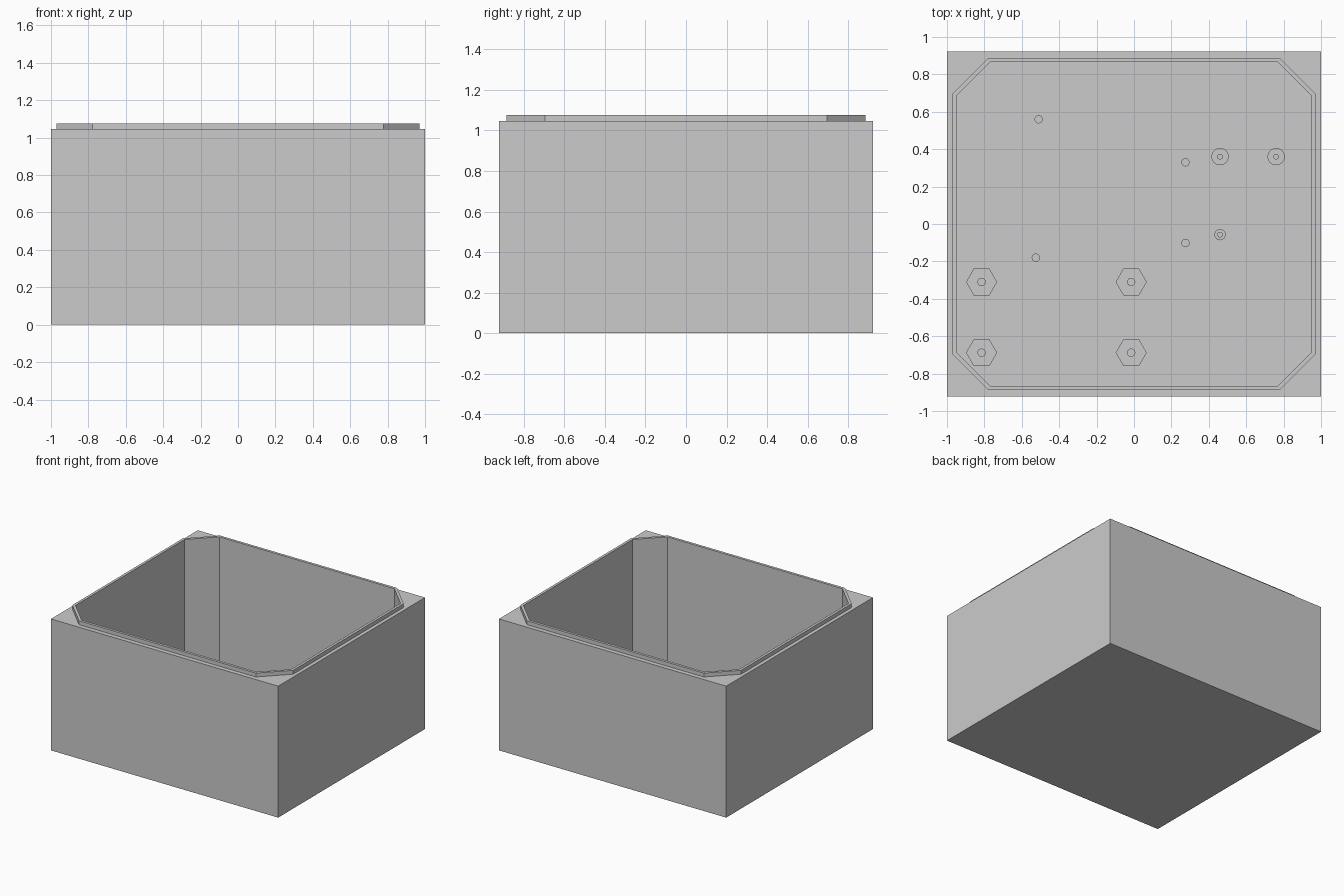
import bpy
import bmesh
import math

# Remove the default object only
cube = bpy.data.objects.get("Cube")
if cube:
    bpy.data.objects.remove(cube, do_unlink=True)

HALF_X, HALF_Y = 1.0, 0.923
BODY_TOP, LIP_TOP, FLOOR = 1.046, 1.077, 0.046

grey = bpy.data.materials.new("light_grey_plastic")
grey.use_nodes = True
colour = (0.6, 0.6, 0.6, 1.0)
grey.diffuse_color = colour
for node in grey.node_tree.nodes:
    if node.type == 'BSDF_PRINCIPLED':
        node.inputs["Base Color"].default_value = colour


def finish(bm, name):
    """Turn a bmesh into a grey object."""
    bmesh.ops.recalc_face_normals(bm, faces=bm.faces[:])
    mesh = bpy.data.meshes.new(name)
    bm.to_mesh(mesh)
    bm.free()
    mesh.materials.append(grey)
    obj = bpy.data.objects.new(name, mesh)
    bpy.context.scene.collection.objects.link(obj)
    return obj


def octagon(hx, hy, cut):
    """Chamfered rectangle, two points per corner, anticlockwise."""
    return [(hx, hy - cut), (hx - cut, hy),
            (-hx + cut, hy), (-hx, hy - cut),
            (-hx, -hy + cut), (-hx + cut, -hy),
            (hx - cut, -hy), (hx, -hy + cut)]


# Enclosure body: box, chamfered raised lip and straight-walled cavity
def build_enclosure():
    bm = bmesh.new()

    def ring(points, z):
        return [bm.verts.new((x, y, z)) for x, y in points]

    def bridge(a, b):
        n = len(a)
        for i in range(n):
            j = (i + 1) % n
            bm.faces.new((a[i], a[j], b[j], b[i]))

    corners = [(HALF_X, HALF_Y), (-HALF_X, HALF_Y),
               (-HALF_X, -HALF_Y), (HALF_X, -HALF_Y)]
    outer = octagon(0.971, 0.887, 0.192)
    inner = octagon(0.95, 0.866, 0.18)

    base, rim = ring(corners, 0), ring(corners, BODY_TOP)
    bm.faces.new(base)
    bridge(base, rim)

    # Flat shoulder between the box edge and the lip
    lip = ring(outer, BODY_TOP)
    for i in range(4):
        j = (i + 1) % 4
        bm.faces.new((rim[i], lip[2 * i], lip[2 * i + 1]))
        bm.faces.new((rim[i], lip[2 * i + 1], lip[2 * j], rim[j]))

    lip_top = ring(outer, LIP_TOP)
    mouth = ring(inner, LIP_TOP)
    floor = ring(inner, FLOOR)
    bridge(lip, lip_top)
    bridge(lip_top, mouth)
    bridge(mouth, floor)
    bm.faces.new(floor)
    finish(bm, "enclosure_body")


def prism(name, x, y, z, radius, height, sides):
    """Upright post standing at height z."""
    bm = bmesh.new()
    bmesh.ops.create_cone(bm, cap_ends=True, segments=sides, radius1=radius,
                          radius2=radius, depth=height)
    # A point of each polygon faces along x
    far = max(bm.verts, key=lambda v: v.co.x)
    turn = -math.atan2(far.co.y, far.co.x)
    for v in bm.verts:
        px, py = v.co.x, v.co.y
        v.co.x = px * math.cos(turn) - py * math.sin(turn) + x
        v.co.y = px * math.sin(turn) + py * math.cos(turn) + y
        v.co.z += z + height / 2
    obj = finish(bm, name)
    if sides > 6:
        bpy.ops.object.select_all(action='DESELECT')
        obj.select_set(True)
        bpy.context.view_layer.objects.active = obj
        bpy.ops.object.shade_smooth_by_angle(angle=math.radians(35))


def standoff(name, x, y, radius, pin_radius, sides):
    """Wide foot with a thin locating pin on top."""
    foot = 0.08
    prism(name, x, y, FLOOR, radius, foot, sides)
    prism(name + "_pin", x, y, FLOOR + foot, pin_radius, 0.045, 24)


build_enclosure()

# Hexagonal standoffs in a rectangle
for x in (-0.815, -0.015):
    for y in (-0.31, -0.688):
        standoff("hex_standoff", x, y, 0.083, 0.022, 6)

# Round standoffs
for x, y, radius in ((0.46, 0.36, 0.046), (0.76, 0.36, 0.046),
                     (0.46, -0.057, 0.03)):
    standoff("round_standoff", x, y, radius, 0.015, 32)

# Plain locating pegs
for x, y in ((-0.51, 0.56), (-0.525, -0.18), (0.275, 0.33), (0.275, -0.102)):
    prism("locating_peg", x, y, FLOOR, 0.022, 0.08, 24)
